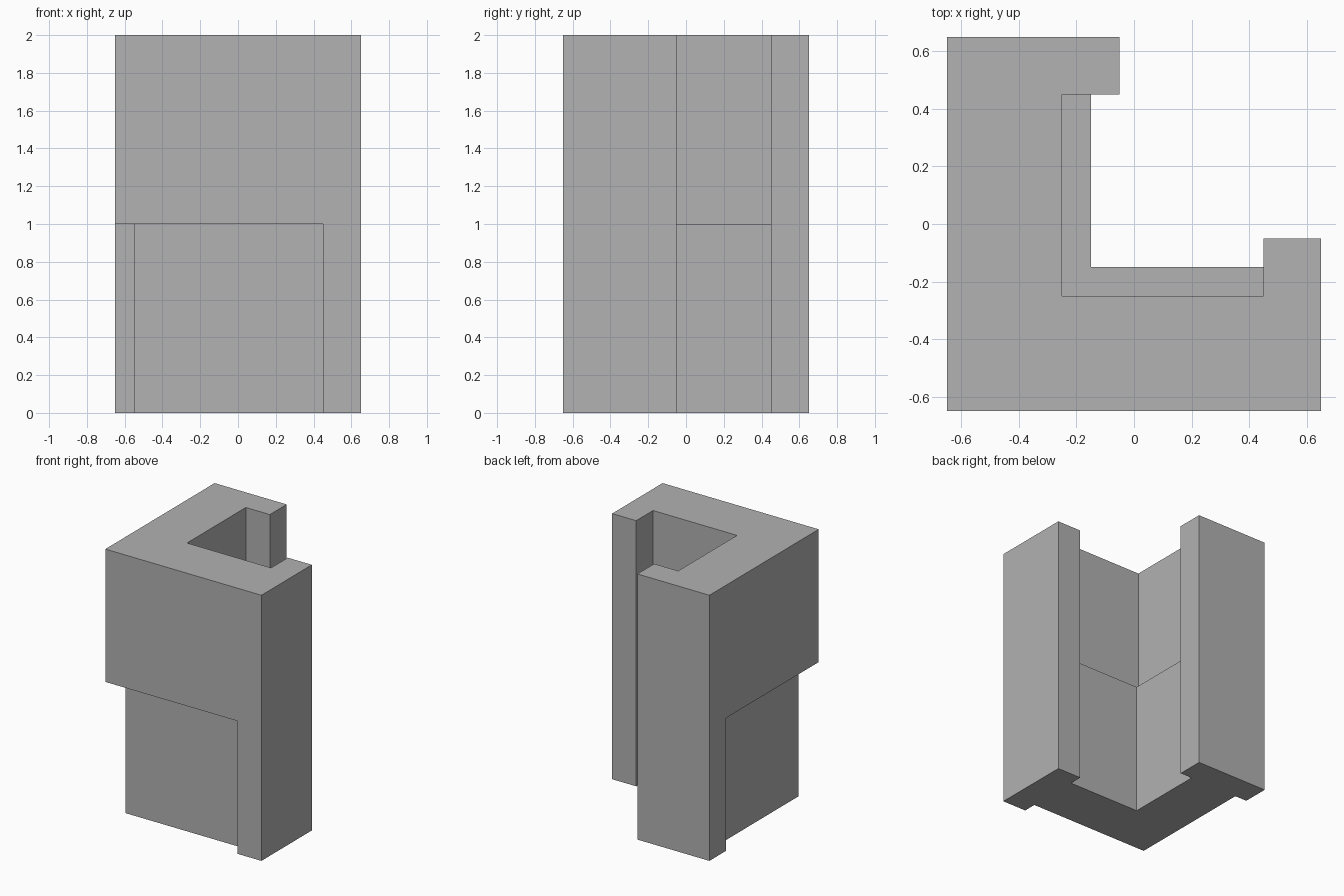
import bpy
import bmesh
import math

if "Cube" in bpy.data.objects:
    bpy.data.objects.remove(bpy.data.objects["Cube"], do_unlink=True)

grey = bpy.data.materials.new("plain_grey")
grey.use_nodes = True
colour = (0.445, 0.445, 0.445, 1)
grey.diffuse_color = colour
grey.node_tree.nodes["Principled BSDF"].inputs["Base Color"].default_value = colour


def prism(name, half_profile, bottom, top):
    """Extrude a profile that is symmetric about the x = y diagonal."""
    mirrored = [(y, x) for x, y in reversed(half_profile) if x != y]
    bm = bmesh.new()
    base = bm.faces.new([bm.verts.new((x, y, bottom)) for x, y in half_profile + mirrored])
    # The two ends of the half profile on the diagonal close the loop
    extruded = bmesh.ops.extrude_face_region(bm, geom=[base])
    verts = [v for v in extruded["geom"] if isinstance(v, bmesh.types.BMVert)]
    bmesh.ops.translate(bm, verts=verts, vec=(0, 0, top - bottom))
    bmesh.ops.recalc_face_normals(bm, faces=bm.faces)
    mesh = bpy.data.meshes.new(name)
    bm.to_mesh(mesh)
    bm.free()
    mesh.materials.append(grey)
    obj = bpy.data.objects.new(name, mesh)
    bpy.context.collection.objects.link(obj)
    return obj


def cut(target, cutter):
    cutter.hide_render = True
    mod = target.modifiers.new("cut", "BOOLEAN")
    mod.operation = "DIFFERENCE"
    mod.solver = "EXACT"
    mod.object = cutter
    bpy.context.view_layer.objects.active = target
    bpy.ops.object.modifier_apply(modifier=mod.name)
    bpy.data.objects.remove(cutter, do_unlink=True)


# L-shaped corner wall with a wider post at the end of each arm
wall = prism("corner_wall", [(-0.65, -0.65), (0.65, -0.65), (0.65, -0.05),
                             (0.45, -0.05), (0.45, -0.15), (-0.15, -0.15)], 0, 2)

# Recess along the outside of the lower half
cut(wall, prism("outer_recess", [(-0.8, -0.8), (0.45, -0.8),
                                 (0.45, -0.55), (-0.55, -0.55)], -0.2, 1))

# Ledge along the inside, where the upper half is thinner
cut(wall, prism("inner_recess", [(-0.25, -0.25), (0.45, -0.25),
                                 (0.45, 0), (0, 0)], 1, 2.2))

# Merge flat regions
bm = bmesh.new()
bm.from_mesh(wall.data)
bmesh.ops.remove_doubles(bm, verts=bm.verts, dist=0.0001)
bmesh.ops.dissolve_limit(bm, angle_limit=math.radians(1), verts=bm.verts, edges=bm.edges)
bm.to_mesh(wall.data)
bm.free()
